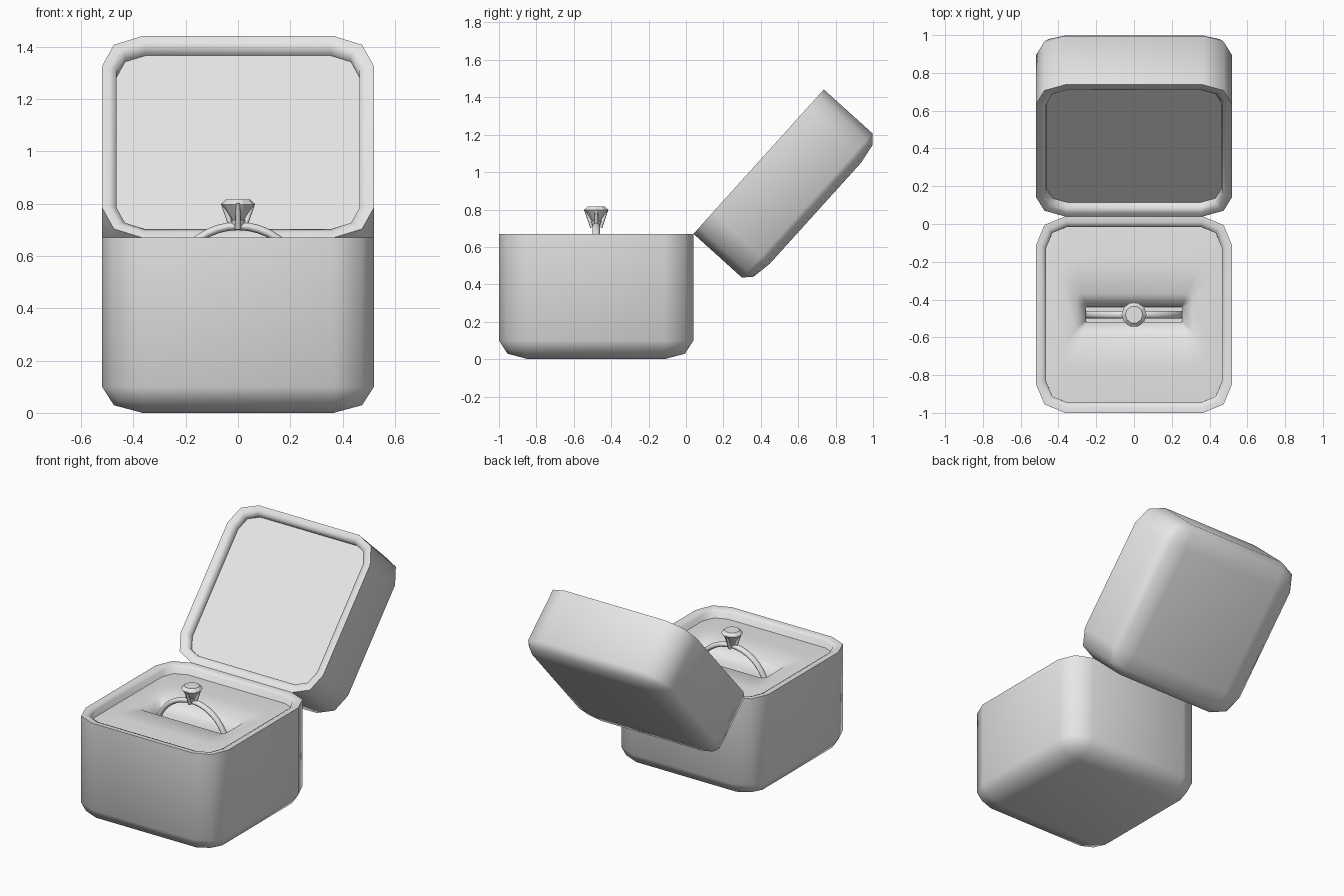
import bpy
import bmesh
import math
from mathutils import Matrix, Vector

if "Cube" in bpy.data.objects:
    bpy.data.objects.remove(bpy.data.objects["Cube"], do_unlink=True)

GREY = (0.8, 0.8, 0.8, 1)
grey = bpy.data.materials.new("soft grey")
grey.use_nodes = True
grey.diffuse_color = GREY
grey.node_tree.nodes["Principled BSDF"].inputs["Base Color"].default_value = GREY

SIDE = 1.04      # width of the square box
MID_Y = -0.48    # centre of the lower box
RIM_Z = 0.67     # height of the rim and hinge


def finish(name, bm, angle=None):
    bmesh.ops.recalc_face_normals(bm, faces=bm.faces)
    mesh = bpy.data.meshes.new(name)
    bm.to_mesh(mesh)
    bm.free()
    mesh.materials.append(grey)
    obj = bpy.data.objects.new(name, mesh)
    bpy.context.collection.objects.link(obj)
    if angle:
        bpy.ops.object.select_all(action="DESELECT")
        obj.select_set(True)
        bpy.context.view_layer.objects.active = obj
        bpy.ops.object.shade_smooth_by_angle(angle=math.radians(angle))
    return obj


def box_half(name, depth, y_offset, floor):
    """Rounded tray whose opening lies at z = 0."""
    bm = bmesh.new()
    bmesh.ops.create_cube(bm, size=SIDE)
    bmesh.ops.translate(bm, verts=bm.verts, vec=(0, y_offset, -SIDE / 2))
    edges = [e for e in bm.edges if min(v.co.z for v in e.verts) < -0.01]
    bmesh.ops.bevel(bm, geom=edges, offset=0.155, segments=2, profile=0.5,
                    affect="EDGES", clamp_overlap=True)
    bmesh.ops.scale(bm, verts=bm.verts, vec=(1, 1, depth / SIDE))
    bm.normal_update()
    top = max(bm.faces, key=lambda f: f.calc_center_median().z)
    # Rounded rim, then the inner wall
    for inset, drop in ((0.03, 0), (0.025, 0.012), (0.001, floor - 0.012)):
        bmesh.ops.inset_individual(bm, faces=[top], thickness=inset,
                                   depth=0, use_even_offset=True)
        for v in top.verts:
            v.co.z -= drop
    return finish(name, bm, 65)


def rounded_loop(bm, hx, hy, r, z):
    """Rounded rectangle with three points at each corner."""
    loop = []
    for i, (sx, sy) in enumerate(((1, 1), (-1, 1), (-1, -1), (1, -1))):
        for k in range(3):
            a = math.radians(90 * i + 45 * k)
            loop.append(bm.verts.new((sx * (hx - r) + r * math.cos(a),
                                      sy * (hy - r) + r * math.sin(a), z)))
    return loop


def loft(bm, loops):
    for a, b in zip(loops, loops[1:]):
        n = len(a)
        for i in range(n):
            j = (i + 1) % n
            bm.faces.new((a[i], a[j], b[j], b[i]))


# Lower box and open lid, sharing the hinge line
base = box_half("box_base", RIM_Z, -SIDE / 2, 0.3)
base.location = (0, 0.04, RIM_Z)
lid = box_half("box_lid", 0.41, SIDE / 2, 0.05)
lid.location = (0, 0.04, RIM_Z)
lid.rotation_euler.x = math.radians(47.9)

# Cushion dipping to a slot for the ring
bm = bmesh.new()
loops = [rounded_loop(bm, *p) for p in (
    (0.466, 0.466, 0.11, 0.615), (0.39, 0.28, 0.08, 0.627),
    (0.31, 0.11, 0.03, 0.62), (0.255, 0.04, 0.004, 0.565),
    (0.255, 0.038, 0.004, 0.4))]
loft(bm, loops)
bm.faces.new(loops[-1])
cushion = finish("cushion", bm, 60)
# Keep the open shell facing up
if cushion.data.polygons[0].normal.z < 0:
    cushion.data.flip_normals()
cushion.location.y = MID_Y

# Ring band
bpy.ops.mesh.primitive_torus_add(
    major_radius=0.257, minor_radius=0.016, major_segments=40,
    minor_segments=10, location=(0, MID_Y, 0.458),
    rotation=(math.pi / 2, 0, 0))
band = bpy.context.object
band.name = "ring_band"
band.scale.z = 1.25
band.data.materials.append(grey)
bpy.ops.object.shade_smooth()

# Faceted stone
bm = bmesh.new()
SIDES = 10
stone_loops = []
for radius, z in ((0.008, 0.72), (0.066, 0.798), (0.046, 0.817)):
    stone_loops.append([bm.verts.new((radius * math.cos(math.tau * i / SIDES),
                                      radius * math.sin(math.tau * i / SIDES), z))
                        for i in range(SIDES)])
loft(bm, stone_loops)
bm.faces.new(stone_loops[0])
bm.faces.new(stone_loops[-1])
finish("stone", bm).location.y = MID_Y

# Four prongs around the stone
bm = bmesh.new()
for i in range(4):
    turn = Matrix.Rotation(math.pi / 2 * i, 4, "Z")
    start, end = Vector((0.022, 0, 0.705)), Vector((0.058, 0, 0.803))
    lean = (end - start).to_track_quat("Z", "Y").to_matrix().to_4x4()
    place = turn @ Matrix.Translation((start + end) / 2) @ lean
    bmesh.ops.create_cone(bm, cap_ends=True, segments=8, radius1=0.011,
                          radius2=0.008, depth=(end - start).length,
                          matrix=place)
finish("prongs", bm, 50).location.y = MID_Y

# Setting that joins the prongs to the band
bm = bmesh.new()
bmesh.ops.create_cone(bm, cap_ends=True, segments=12, radius1=0.02,
                      radius2=0.03, depth=0.035,
                      matrix=Matrix.Translation((0, 0, 0.72)))
finish("stone_setting", bm, 50).location.y = MID_Y
